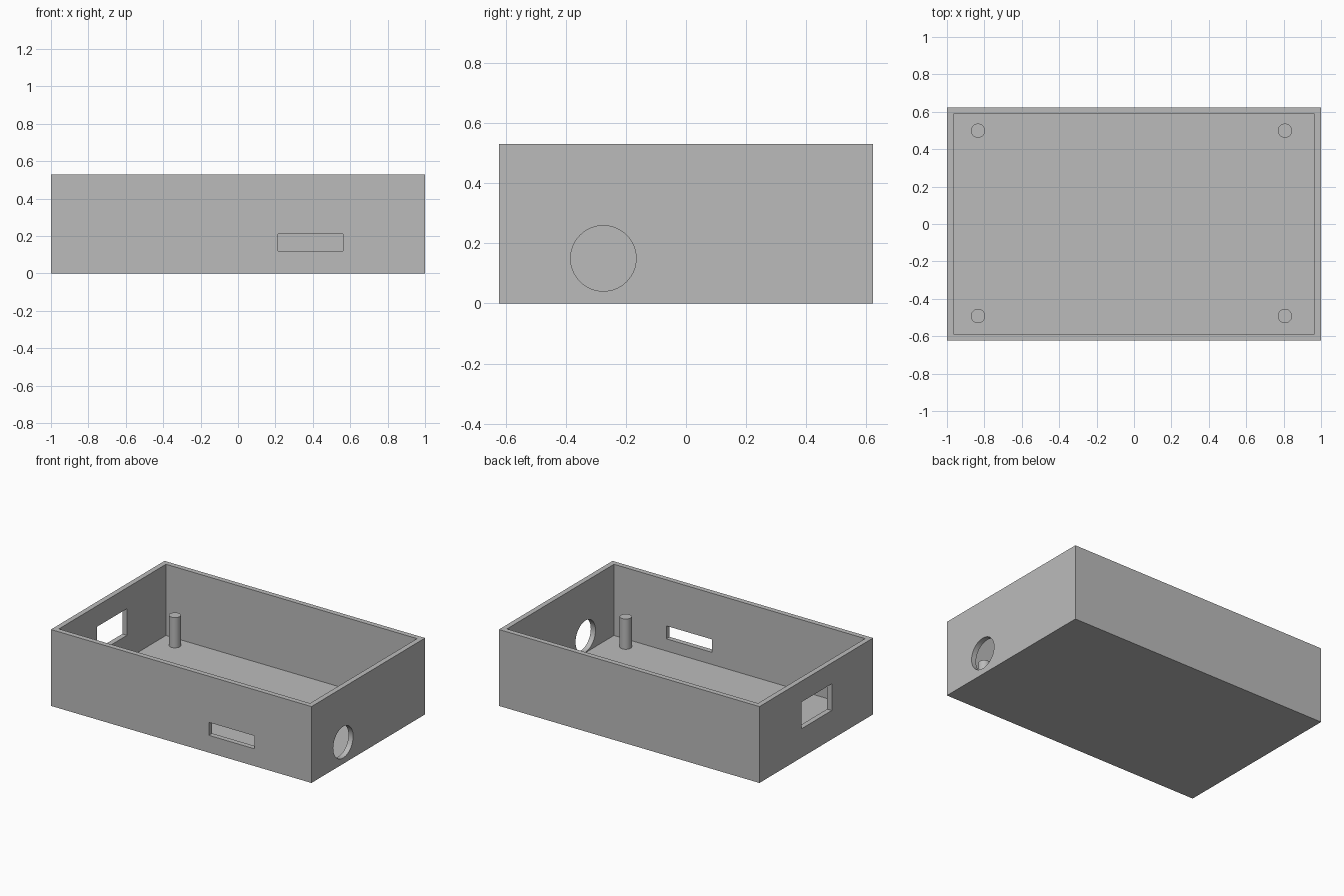
import bpy
import math

cube = bpy.data.objects.get("Cube")
if cube:
    bpy.data.objects.remove(cube, do_unlink=True)

# Overall sizes
HALF_X, HALF_Y, HEIGHT = 1.0, 0.623, 0.53
WALL = 0.036

grey = bpy.data.materials.new("plain grey")
grey.use_nodes = True
COLOUR = (0.5, 0.5, 0.5, 1)
grey.diffuse_color = COLOUR
grey.node_tree.nodes["Principled BSDF"].inputs["Base Color"].default_value = COLOUR


def finish(name):
    obj = bpy.context.object
    obj.name = obj.data.name = name
    obj.data.materials.append(grey)
    return obj


def box(name, low, high):
    centre = [(a + b) / 2 for a, b in zip(low, high)]
    bpy.ops.mesh.primitive_cube_add(size=1, location=centre)
    obj = finish(name)
    obj.scale = [b - a for a, b in zip(low, high)]
    bpy.ops.object.transform_apply(location=False, rotation=False, scale=True)
    return obj


def cylinder(name, radius, depth, centre, rotation=(0, 0, 0)):
    bpy.ops.mesh.primitive_cylinder_add(vertices=64, radius=radius, depth=depth,
                                        location=centre, rotation=rotation)
    return finish(name)


def cut(target, cutter):
    cutter.hide_render = True
    mod = target.modifiers.new("cut", "BOOLEAN")
    mod.operation = "DIFFERENCE"
    mod.solver = "EXACT"
    mod.object = cutter
    bpy.ops.object.select_all(action="DESELECT")
    bpy.context.view_layer.objects.active = target
    target.select_set(True)
    bpy.ops.object.modifier_apply(modifier=mod.name)
    bpy.data.objects.remove(cutter, do_unlink=True)


def smooth(obj):
    bpy.ops.object.select_all(action="DESELECT")
    bpy.context.view_layer.objects.active = obj
    obj.select_set(True)
    bpy.ops.object.shade_smooth_by_angle(angle=math.radians(30))


# Open-topped case
case = box("case", (-HALF_X, -HALF_Y, 0), (HALF_X, HALF_Y, HEIGHT))
cut(case, box("cavity_cutter",
              (-HALF_X + WALL, -HALF_Y + WALL, WALL),
              (HALF_X - WALL, HALF_Y - WALL, HEIGHT + 0.2)))

# Narrow slot in the front wall
cut(case, box("front_slot_cutter", (0.213, -HALF_Y - 0.1, 0.12), (0.562, -HALF_Y + 0.1, 0.21)))

# Rectangular window in one end wall
cut(case, box("end_window_cutter", (-HALF_X - 0.1, -0.17, 0.2), (-HALF_X + 0.1, 0.16, 0.385)))

# Round hole in the other end wall
cut(case, cylinder("round_hole_cutter", 0.109, 0.2, (HALF_X, -0.275, 0.15),
                   (0, math.pi / 2, 0)))
smooth(case)

# Four mounting posts standing on the floor
POST_TOP, SINK = 0.246, 0.01
for side, x in (("right", -0.834), ("left", 0.807)):
    for end, y in (("front", -0.492), ("back", 0.499)):
        bottom = WALL - SINK
        post = cylinder(f"{end}_{side}_post", 0.038, POST_TOP - bottom,
                        (x, y, (POST_TOP + bottom) / 2))
        smooth(post)
